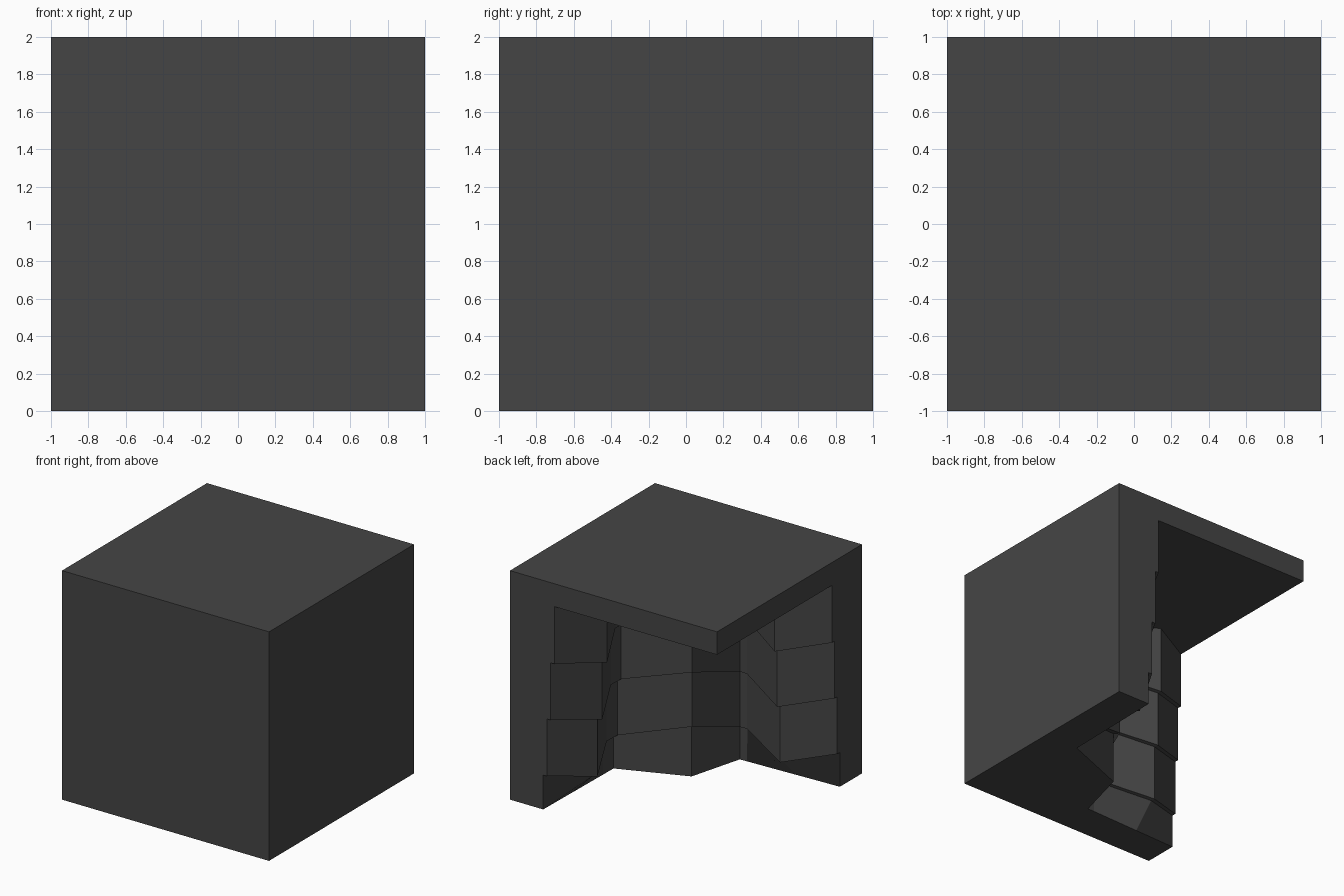
import bpy, bmesh

if "Cube" in bpy.data.objects:
    bpy.data.objects.remove(bpy.data.objects["Cube"])

# Cave wall outline, from the back face round to the left face.
# (foot x, foot y), (x, y, z) of first ledge, (dx, dy) overhang per layer
WALL = [
    ((0.68, 1.0), (0.68, 1.0, 0.30), (-0.036, 0.0)),
    ((0.673, 0.60), (0.472, 0.615, 0.20), (-0.034, -0.018)),
    ((0.666, 0.195), (0.668, 0.20, 0.30), (-0.036, -0.008)),
    ((0.664, 0.052), (0.664, 0.052, 0.30), (-0.037, 0.0)),
    ((0.072, -0.18), (0.072, -0.18, 0.46), (-0.033, 0.044)),
    ((-0.057, -0.661), (-0.057, -0.661, 0.30), (-0.022, 0.030)),
    ((-0.125, -0.663), (-0.125, -0.670, 0.30), (-0.022, 0.035)),
    ((-0.594, -0.68), (-0.594, -0.485, 0.20), (-0.002, 0.040)),
    ((-1.0, -0.695), (-1.0, -0.695, 0.30), (0.0, 0.037)),
]
LAYERS, STEP, CEILING, TOP = 4, 0.5, 1.8, 2.0


def layer_row(layer, ledge):
    """Outline of one layer at the height of the given ledge."""
    row = []
    for _, (x, y, z), (dx, dy) in WALL:
        h = CEILING if ledge == LAYERS - 1 else z + STEP * ledge
        row.append((x + dx * layer, y + dy * layer, h))
    return row


rows = [[(x, y, 0.0) for (x, y), _, _ in WALL]]
for k in range(LAYERS):
    if k:
        rows.append(layer_row(k, k - 1))
    rows.append(layer_row(k, k))

bm = bmesh.new()
grid = [[bm.verts.new(p) for p in row] for row in rows]

# Stepped cave wall with overhanging ledges
for lower, upper in zip(grid, grid[1:]):
    for i in range(len(WALL) - 1):
        bm.faces.new((lower[i], lower[i + 1], upper[i + 1], upper[i]))

# Outer block and roof slab
fl, fr, br = (bm.verts.new(p) for p in ((-1, -1, 0), (1, -1, 0), (1, 1, 0)))
tfl, tfr, tbr, tbl = (bm.verts.new((x, y, TOP))
                      for x, y in ((-1, -1), (1, -1), (1, 1), (-1, 1)))
lip = bm.verts.new((-1, 1, CEILING))
back_edge = [row[0] for row in grid]
left_edge = [row[-1] for row in grid]
for loop in (
    grid[0] + [fl, fr, br],             # underside
    grid[-1] + [lip],                   # cave ceiling
    back_edge + [lip, tbl, tbr, br],    # back
    left_edge + [lip, tbl, tfl, fl],    # left
    [fl, fr, tfr, tfl],                 # front
    [fr, br, tbr, tfr],                 # right
    [tfl, tfr, tbr, tbl],               # top
):
    bm.faces.new(loop)

bmesh.ops.recalc_face_normals(bm, faces=bm.faces)
mesh = bpy.data.meshes.new("hollowed_block")
bm.to_mesh(mesh)
bm.free()
block = bpy.data.objects.new("hollowed_block", mesh)
bpy.context.collection.objects.link(block)

# Dark grey stone
stone = bpy.data.materials.new("dark_stone")
stone.diffuse_color = (0.06, 0.06, 0.06, 1)
stone.use_nodes = True
stone.node_tree.nodes["Principled BSDF"].inputs["Base Color"].default_value = stone.diffuse_color
mesh.materials.append(stone)
